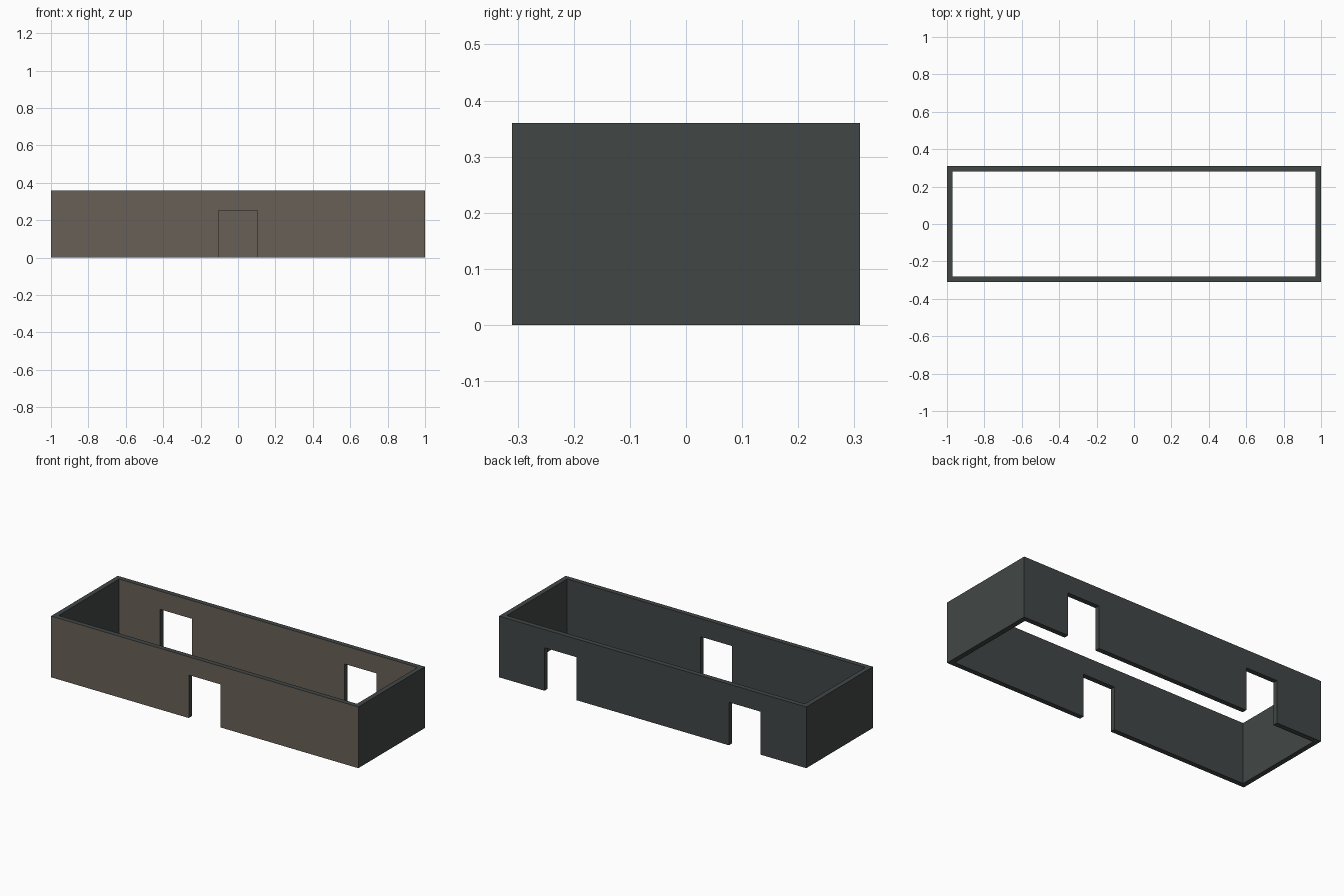
import bpy

if "Cube" in bpy.data.objects:
    bpy.data.objects.remove(bpy.data.objects["Cube"])

L, D, H, T = 2.0, 0.62, 0.36, 0.029      # length, depth, height, wall thickness
DOOR_W, DOOR_H = 0.207, 0.253


def material(name, rgb):
    m = bpy.data.materials.new(name)
    m.diffuse_color = (*rgb, 1)
    m.use_nodes = True
    m.node_tree.nodes["Principled BSDF"].inputs["Base Color"].default_value = m.diffuse_color
    return m


def box(name, x, y, z, sx, sy, sz):
    bpy.ops.mesh.primitive_cube_add(size=1, location=(x, y, z))
    o = bpy.context.object
    o.name = name
    o.scale = (sx, sy, sz)
    bpy.ops.object.transform_apply(location=True, rotation=False, scale=True)
    return o


brown = material("warm brown wall", (0.138, 0.115, 0.095))
slate = material("dark slate", (0.053, 0.063, 0.061))

# outer wall block
walls = box("walls", 0, 0, H / 2, L, D, H)

# open interior, one front doorway, two back doorways
cutters = [box("room_cutter", 0, 0, H / 2, L - 2 * T, D - 2 * T, H + 0.2)]
for x, side in ((0, -1), (-0.6, 1), (0.6, 1)):
    cutters.append(box("door_cutter", x, side * (D - T) / 2, DOOR_H - 0.25,
                       DOOR_W, 3 * T, 0.5))

bpy.context.view_layer.objects.active = walls
for c in cutters:
    mod = walls.modifiers.new("cut", 'BOOLEAN')
    mod.operation, mod.solver, mod.object = 'DIFFERENCE', 'EXACT', c
    bpy.ops.object.modifier_apply(modifier=mod.name)
for c in cutters:
    bpy.data.objects.remove(c, do_unlink=True)

# brown on the faces looking forward, slate everywhere else
walls.data.materials.clear()
walls.data.materials.append(slate)
walls.data.materials.append(brown)
for p in walls.data.polygons:
    p.material_index = 1 if p.normal.y < -0.5 else 0
